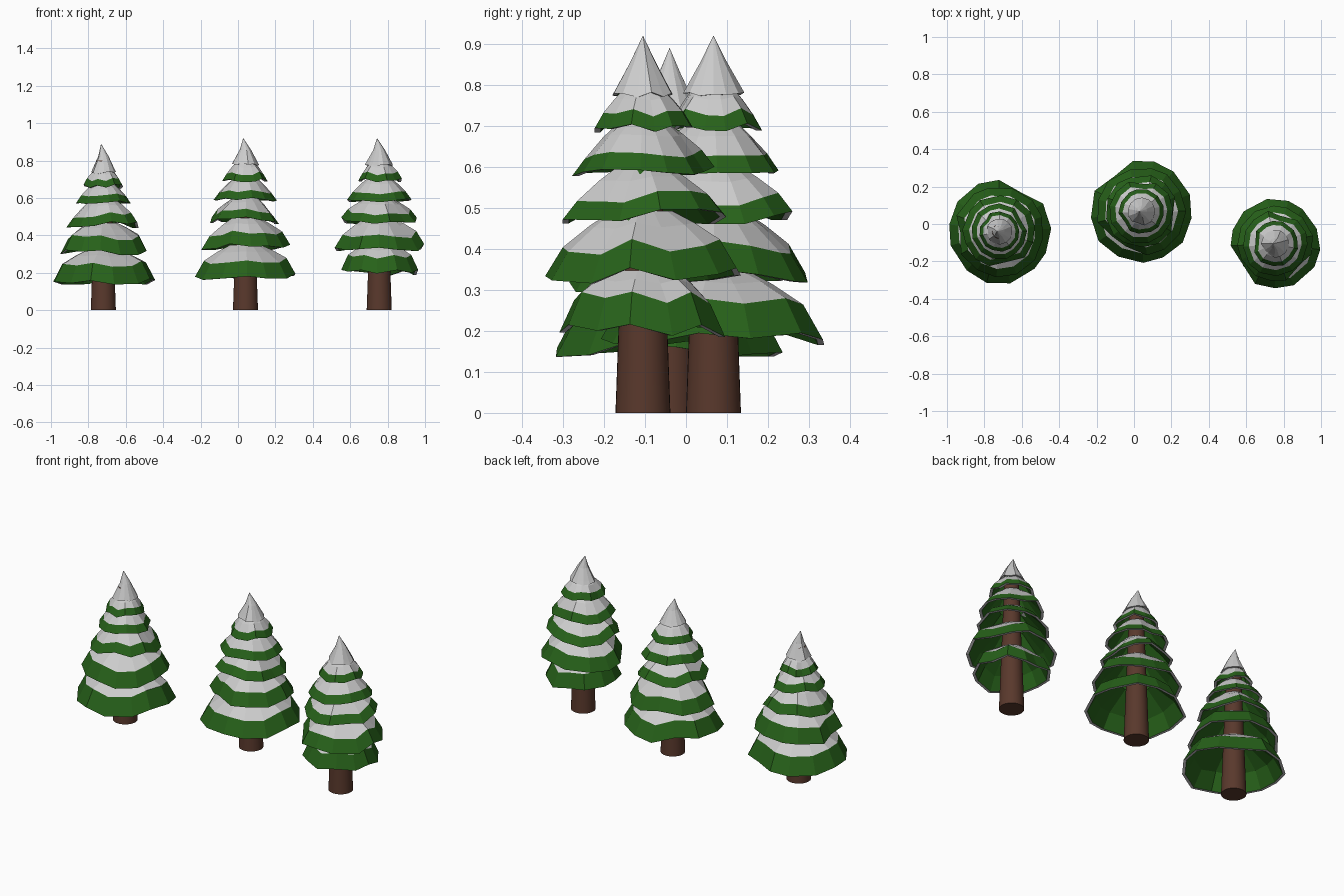
import bpy, bmesh, math, random

if "Cube" in bpy.data.objects:
    bpy.data.objects.remove(bpy.data.objects["Cube"])

random.seed(7)
SIDES = 13
THICK = 0.016


def material(name, colour):
    m = bpy.data.materials.new(name)
    m.diffuse_color = (*colour, 1)
    m.use_nodes = True
    m.node_tree.nodes["Principled BSDF"].inputs["Base Color"].default_value = m.diffuse_color
    return m


SNOW = material("snow", (0.8, 0.8, 0.8))
GREEN = material("needles", (0.02, 0.12, 0.01))
BARK = material("bark", (0.1, 0.04, 0.025))


def finish(bm, name, mats):
    me = bpy.data.meshes.new(name)
    bm.to_mesh(me)
    bm.free()
    for m in mats:
        me.materials.append(m)
    ob = bpy.data.objects.new(name, me)
    bpy.context.collection.objects.link(ob)
    return ob


def skirt(name, cx, cy, profile, slots, notch, wobble):
    """Hollow skirt: rings of (radius, z, jitter weight) joined by bands with material slots."""
    n = SIDES
    start = random.uniform(0, math.tau)
    ang, rad, dz = [], [], []
    for i in range(n):
        a = start + (i + random.uniform(-0.15, 0.15)) * math.tau / n
        ang.append(a)
        gap = abs((a - notch + math.pi) % math.tau - math.pi)
        rad.append(0.86 if gap < math.pi / n else random.uniform(0.97, 1.02))
        dz.append(random.uniform(-wobble, wobble))
    bm = bmesh.new()
    rings = []
    for r, z, w in profile:
        if r == 0:
            rings.append([bm.verts.new((cx - 0.012, cy, z))] * n)
            continue
        ring = []
        for a, k, d in zip(ang, rad, dz):
            rr = r * (1 + (k - 1) * w)
            ring.append(bm.verts.new((cx + rr * math.cos(a), cy + rr * math.sin(a), z + d * w)))
        rings.append(ring)
    for lo, hi, slot in zip(rings, rings[1:], slots):
        for i in range(n):
            j = (i + 1) % n
            corners = list(dict.fromkeys((lo[i], lo[j], hi[j], hi[i])))
            bm.faces.new(corners).material_index = slot
    bmesh.ops.recalc_face_normals(bm, faces=bm.faces)
    return finish(bm, name, (SNOW, GREEN))


def trunk(name, cx, cy):
    bm = bmesh.new()
    bmesh.ops.create_cone(bm, cap_ends=True, segments=32, radius1=0.067, radius2=0.038, depth=0.8)
    bmesh.ops.translate(bm, verts=bm.verts, vec=(cx, cy, 0.4))
    ob = finish(bm, name, (BARK,))
    bpy.context.view_layer.objects.active = ob
    ob.select_set(True)
    bpy.ops.object.shade_smooth_by_angle()
    ob.select_set(False)


def tree(label, cx, cy, tip, notch, layers):
    trunk(label + "_trunk", cx, cy)
    for i, (z, r, band) in enumerate(layers[:-1]):
        top_z = layers[i + 1][0] + 0.012
        top_r = (0.085, 0.075, 0.065, 0.06, 0.05)[i]
        h = top_z - z
        mid_r = r * 0.82
        # inside top, inside bend, rim underside, rim, snow line, snow top
        profile = [(top_r, top_z, 0),
                   (mid_r - THICK, z + band - 0.004, 1),
                   (r - THICK, z, 1),
                   (r, z, 1),
                   (mid_r, z + band, 1),
                   (mid_r * 0.45 + top_r * 0.55, z + band + (h - band) * 0.6, 0.4),
                   (top_r, top_z, 0)]
        skirt(f"{label}_branches_{i + 1}", cx, cy, profile, (1, 1, 0, 1, 0, 0),
              notch + i * 1.9, 0.02 if i < 3 else 0.012)
    # snow cap
    z, r, _ = layers[-1]
    h = tip - z
    profile = [(0, tip - 0.03, 0), (r - 0.012, z, 1), (r, z, 1), (r * 0.87, z + h * 0.12, 1),
               (r * 0.42, z + h * 0.55, 0.5), (0, tip, 0)]
    skirt(label + "_snow_cap", cx, cy, profile, (1, 0, 0, 0, 0), notch + 2, 0.007)


# (rim height, rim radius, green band height) from bottom to top
tree("left_tree", -0.72, -0.04, 0.89, 1.2,
     [(0.155, 0.278, 0.095), (0.31, 0.242, 0.08), (0.455, 0.195, 0.05),
      (0.58, 0.15, 0.04), (0.66, 0.108, 0.035), (0.735, 0.07, 0)])
tree("middle_tree", 0.04, 0.067, 0.92, 2.2,
     [(0.178, 0.276, 0.085), (0.335, 0.238, 0.07), (0.48, 0.196, 0.045),
      (0.59, 0.172, 0.042), (0.695, 0.122, 0.037), (0.778, 0.075, 0)])
tree("right_tree", 0.755, -0.105, 0.92, 1.9,
     [(0.205, 0.21, 0.08), (0.335, 0.24, 0.07), (0.48, 0.202, 0.045),
      (0.588, 0.176, 0.042), (0.695, 0.123, 0.037), (0.776, 0.075, 0)])
